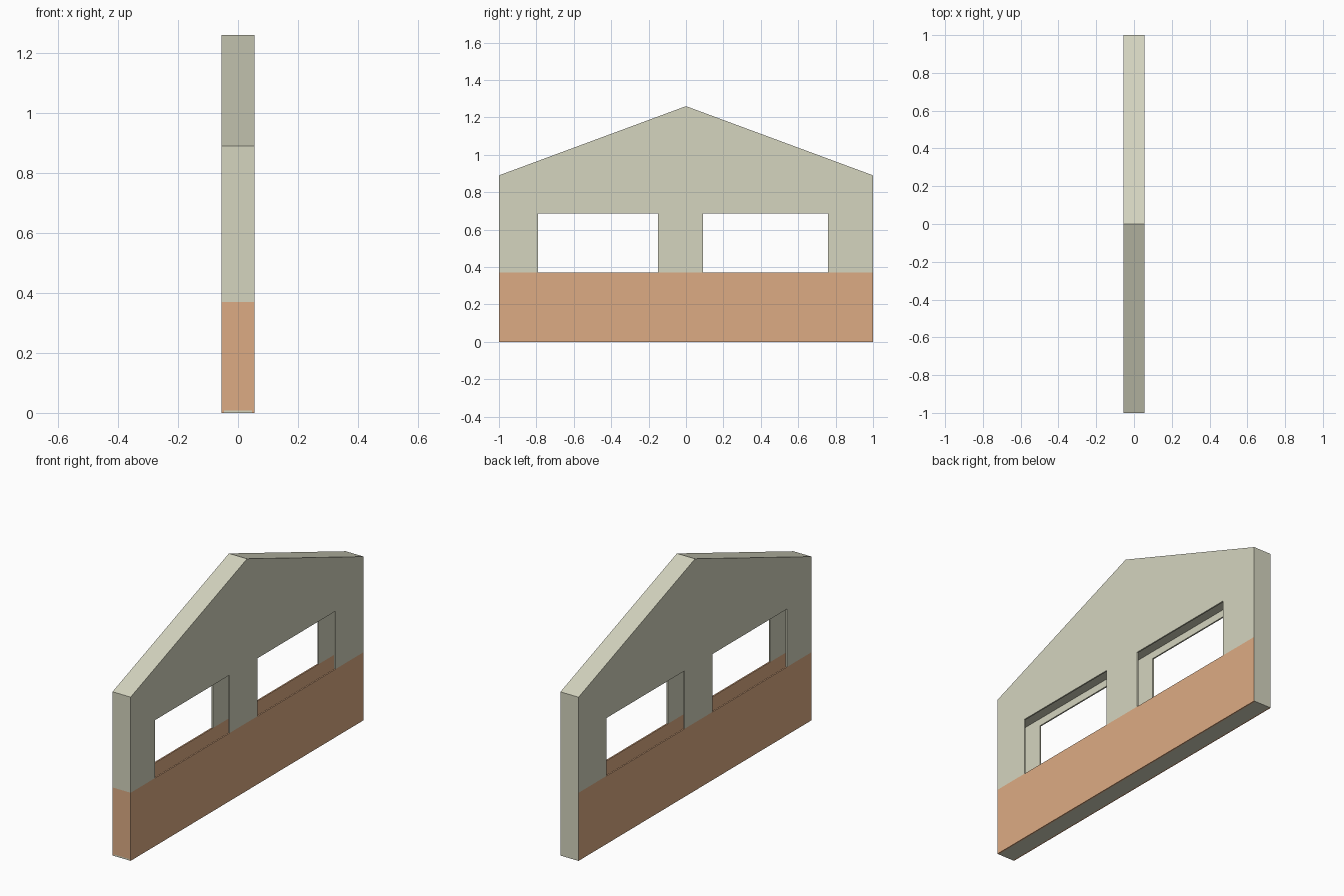
import bpy, bmesh

if "Cube" in bpy.data.objects:
    bpy.data.objects.remove(bpy.data.objects["Cube"])

H = 0.0545          # half wall depth
T = 0.008           # skin thickness
BAND, HEAD = 0.37, 0.685
EAVE, PEAK = 0.89, 1.26


def material(name, colour):
    m = bpy.data.materials.new(name)
    m.diffuse_color = (*colour, 1)
    m.use_nodes = True
    m.node_tree.nodes["Principled BSDF"].inputs["Base Color"].default_value = m.diffuse_color
    return m


cream = material("cream_paint", (0.66, 0.66, 0.52))
orange = material("orange_paint", (0.72, 0.41, 0.23))


def prism(name, outline, x0, x1, mat):
    """Extrude a (y, z) outline from x0 to x1."""
    bm = bmesh.new()
    face = bm.faces.new([bm.verts.new((x0, y, z)) for y, z in outline])
    ext = bmesh.ops.extrude_face_region(bm, geom=[face])
    moved = [v for v in ext["geom"] if isinstance(v, bmesh.types.BMVert)]
    bmesh.ops.translate(bm, verts=moved, vec=(x1 - x0, 0, 0))
    bmesh.ops.recalc_face_normals(bm, faces=bm.faces[:])
    mesh = bpy.data.meshes.new(name)
    bm.to_mesh(mesh)
    bm.free()
    mesh.materials.append(mat)
    obj = bpy.data.objects.new(name, mesh)
    bpy.context.collection.objects.link(obj)
    return obj


def rect(y0, y1, z0, z1):
    return [(y0, z0), (y1, z0), (y1, z1), (y0, z1)]


# Gable outline: the windows are notches resting on the lower band
gable = [(-1, BAND)]
for y0, y1 in ((-0.79, -0.15), (0.09, 0.76)):
    gable += [(y0, BAND), (y0, HEAD), (y1, HEAD), (y1, BAND)]
gable += [(1, BAND), (1, EAVE), (0, PEAK), (-1, EAVE)]

# Two thin skins, inner and outer
for side, x0, x1 in (("right", H - T, H), ("left", -H, T - H)):
    prism(side + "_gable_skin", gable, x0, x1, cream)
    prism(side + "_lower_band", rect(-1, 1, 0, BAND), x0, x1, orange)

# Closing pieces between the skins
C = H - T
prism("roof_edge", [(-1, EAVE), (0, PEAK), (1, EAVE),
                    (1, EAVE - T), (0, PEAK - T), (-1, EAVE - T)], -C, C, cream)
prism("front_end_lower", rect(-1, T - 1, T, BAND), -C, C, orange)
prism("front_end_upper", rect(-1, T - 1, BAND, EAVE - T), -C, C, cream)
prism("back_end_core", rect(1 - T, 1, T, EAVE - T), -C, C, cream)
prism("bottom_plate", rect(-1, 1, 0, T), -C, C, cream)
prism("inner_ceiling_plate", rect(T - 1, 1 - T, 0.725, 0.745), -C, C, cream)

# Cream cover on the back end, which carries no orange band
prism("back_end_cover", rect(1, 1.001, 0, EAVE), -H, H, cream)
